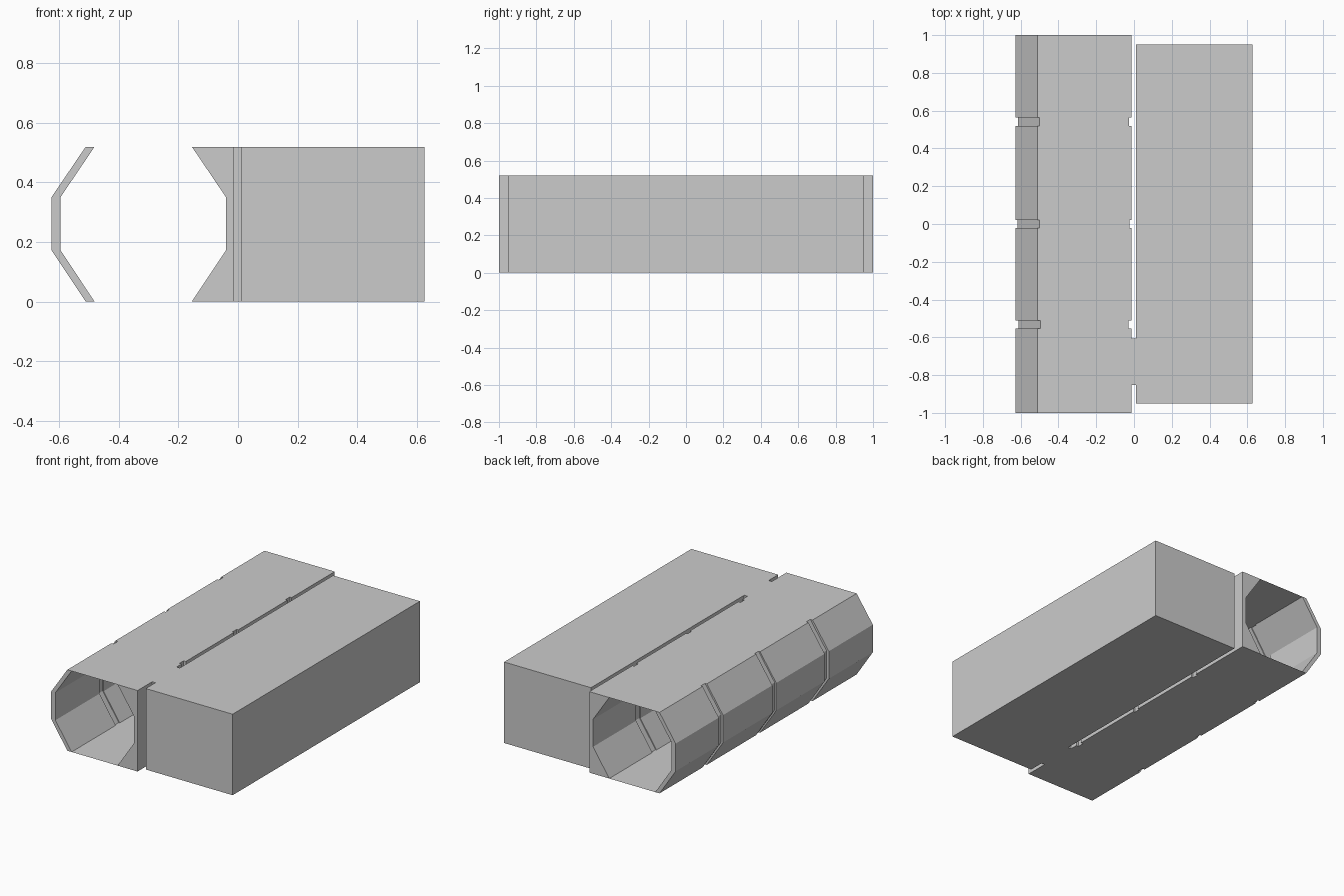
import bpy, bmesh

if "Cube" in bpy.data.objects:
    bpy.data.objects.remove(bpy.data.objects["Cube"])

H = 0.52            # overall height
Z1, Z2 = 0.173, 0.35
WALL = -0.013       # flat side of the channel
BANDS = [(-0.553, -0.511, 0.016), (-0.02, 0.02, 0.011), (0.52, 0.563, 0.013)]
INNER_DEPTH = 0.007


# Cross-sections in x/z; d is how deep a groove cuts into them
def outer(d):
    return [(-0.512 + d, 0), (-0.627 + d, Z1), (-0.627 + d, Z2), (-0.512 + d, H),
            (WALL - d, H), (WALL - d, 0), (-0.512 + d, 0)]


def inner_left(d):
    return [(-0.482 - d, H), (-0.597 - d, Z2), (-0.597 - d, Z1), (-0.482 - d, 0)]


def inner_right(d):
    return [(-0.155 + d, 0), (-0.04 + d, Z1), (-0.04 + d, Z2), (-0.155 + d, H)]


def add_face(bm, pts):
    f = bm.faces.new([bm.verts.new(p) for p in pts])
    if f.calc_area() < 1e-7:
        bmesh.ops.delete(bm, geom=[f], context='FACES')


def loft(bm, profile, depth=None):
    """Sweep a profile along y, stepping it in at every groove."""
    stations = [(-1, 0)]
    for y0, y1, d in BANDS:
        d = d if depth is None else depth
        stations += [(y0, 0), (y0, d), (y1, d), (y1, 0)]
    stations.append((1, 0))
    for (ya, da), (yb, db) in zip(stations, stations[1:]):
        p, q = profile(da), profile(db)
        for i in range(len(p) - 1):
            add_face(bm, [(p[i][0], ya, p[i][1]), (p[i + 1][0], ya, p[i + 1][1]),
                          (q[i + 1][0], yb, q[i + 1][1]), (q[i][0], yb, q[i][1])])


def finish(bm, name):
    bmesh.ops.remove_doubles(bm, verts=bm.verts, dist=1e-5)
    mesh = bpy.data.meshes.new(name)
    bm.to_mesh(mesh)
    bm.free()
    bpy.context.collection.objects.link(bpy.data.objects.new(name, mesh))


def box(name, x0, x1, y0, y1, z0, z1):
    bm = bmesh.new()
    bmesh.ops.create_cube(bm, size=1)
    for v in bm.verts:
        v.co = (x1 if v.co.x > 0 else x0, y1 if v.co.y > 0 else y0, z1 if v.co.z > 0 else z0)
    finish(bm, name)


# Open octagonal channel with grooves inside and out
bm = bmesh.new()
loft(bm, outer)
loft(bm, inner_left, INNER_DEPTH)
loft(bm, inner_right, INNER_DEPTH)

# End rims: thin angled wall on the left, thick flat-backed wall on the right
left_rim = outer(0)[3::-1] + inner_left(0)[::-1]
right_rim = [(WALL, 0), (WALL, H)] + inner_right(0)[::-1]
for rim in (left_rim, right_rim):
    add_face(bm, [(x, -1, z) for x, z in rim])
    add_face(bm, [(x, 1, z) for x, z in reversed(rim)])
finish(bm, "octagonal_channel")

# Solid side block and the short bridge joining it to the channel
box("side_block", 0.01, 0.627, -0.95, 0.95, 0, H)
box("bridge", WALL, 0.01, -0.852, -0.605, 0, H)
